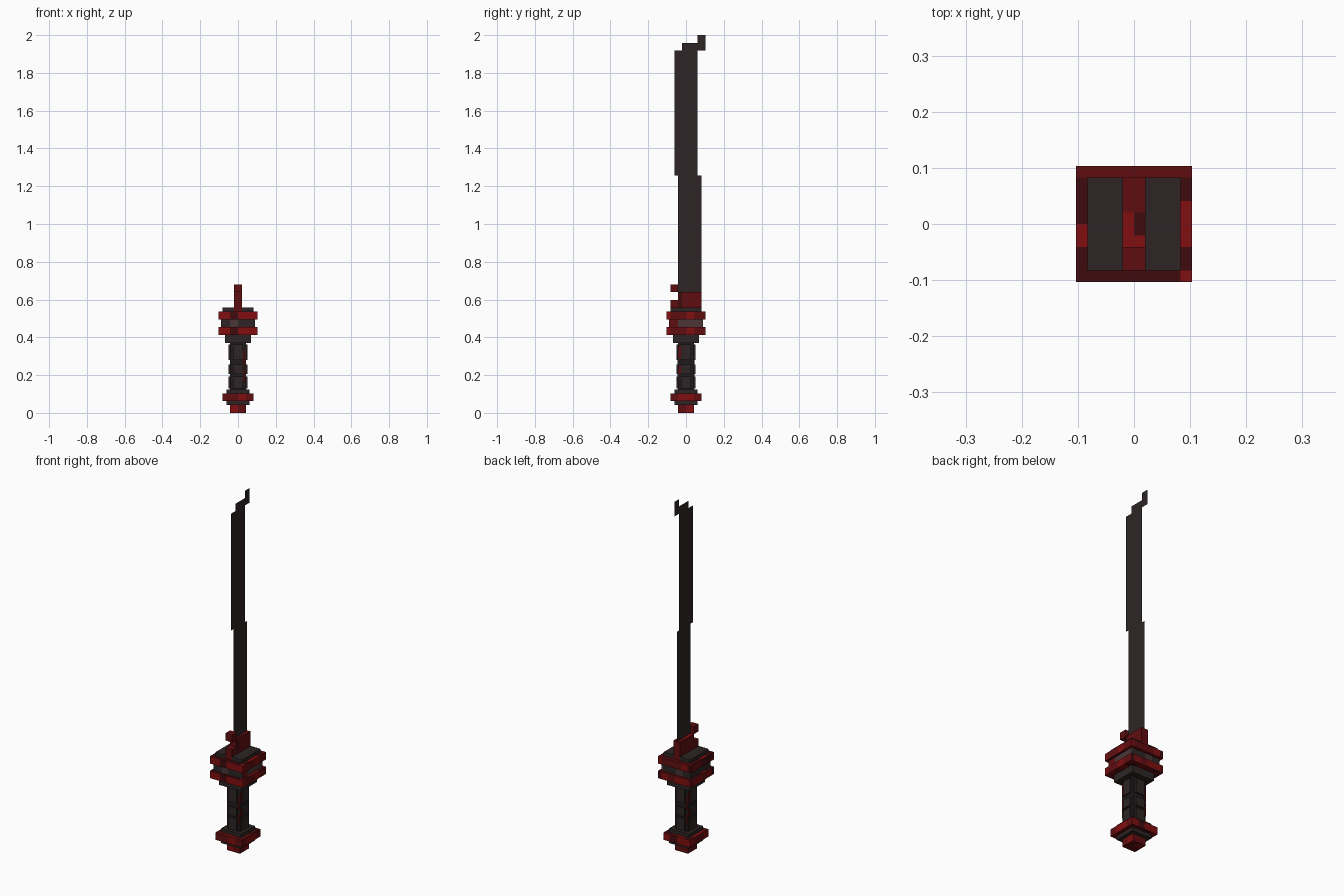
import bpy, bmesh, random
from mathutils import Vector

cube = bpy.data.objects.get("Cube")
if cube:
    bpy.data.objects.remove(cube, do_unlink=True)

random.seed(4)
U = 2 / 97                      # one voxel unit


def srgb(r, g, b):
    f = lambda c: c / 12.92 if c <= 0.04045 else ((c + 0.055) / 1.055) ** 2.4
    return tuple(f(c / 255) for c in (r, g, b)) + (1.0,)


COLOURS = {
    "charcoal": (46, 37, 37),
    "near_black": (32, 27, 28),
    "brown_grey": (76, 54, 54),
    "bright_red": (128, 14, 16),
    "mid_red": (96, 13, 16),
    "dark_red": (64, 11, 14),
}
MATS = []
for mat_name, rgb in COLOURS.items():
    m = bpy.data.materials.new(mat_name)
    m.use_nodes = True
    col = srgb(*rgb)
    m.diffuse_color = col
    bsdf = m.node_tree.nodes["Principled BSDF"]
    bsdf.inputs["Base Color"].default_value = col
    bsdf.inputs["Roughness"].default_value = 0.9
    MATS.append(m)
CHAR, BLACK, BROWN, BRIGHT, MID, DARK = range(6)


def finish(name, bm):
    me = bpy.data.meshes.new(name)
    bm.to_mesh(me)
    bm.free()
    for m in MATS:
        me.materials.append(m)
    ob = bpy.data.objects.new(name, me)
    bpy.context.collection.objects.link(ob)
    return ob


def box(name, lo, hi, rule=CHAR, step=2):
    """Box in voxel units; rule is a colour index or a function of (centre, normal)."""
    bm = bmesh.new()
    bmesh.ops.create_cube(bm, size=1)
    lo, hi = Vector(lo), Vector(hi)
    for v in bm.verts:
        v.co = Vector((lo[i] + (v.co[i] + 0.5) * (hi[i] - lo[i]) for i in range(3)))
    if callable(rule):
        # cut into cells so that each can take its own colour
        for axis in (0, 1):
            n = Vector((axis == 0, axis == 1, 0))
            for k in range(-6, 7, step):
                if lo[axis] < k < hi[axis]:
                    geom = bm.verts[:] + bm.edges[:] + bm.faces[:]
                    bmesh.ops.bisect_plane(bm, geom=geom, plane_co=n * k, plane_no=n)
    bm.normal_update()
    for f in bm.faces:
        f.material_index = rule(f.calc_center_median(), f.normal) if callable(rule) else rule
    bmesh.ops.scale(bm, vec=(U, U, U), verts=bm.verts)
    return finish(name, bm)


def block(name, half, z0, z1, rule=CHAR):
    return box(name, (-half, -half, z0), (half, half, z1), rule)


# Colour rules
def mottled(*choices):
    return lambda c, n: random.choice(choices)


red_mix = mottled(MID, MID, BRIGHT, DARK)


def plate_rule(c, n):
    if n.z > 0.5:                                   # rim seen from above
        if c.y > 4:
            return MID
        if c.y < -4:
            return BRIGHT if c.x > 4 else DARK
        if c.x < 0:
            return BRIGHT if -2 < c.y < 0 else DARK
        return BRIGHT if -2 < c.y < 2 else DARK
    if n.y < -0.5:
        return DARK if -2 < c.x < 0 else BRIGHT
    if n.x > 0.5:
        return BRIGHT if 0 < c.y < 2 or c.y < -4 else MID
    return red_mix(c, n)


def middle_rule(c, n):
    if n.x > 0.5:
        return BROWN if c.y > -2 else MID
    if n.y < -0.5:
        return BROWN if -2 < c.x < 0 else CHAR
    return random.choice((CHAR, CHAR, BROWN))


# Pommel
block("pommel_tip", 2, 0, 2, mottled(MID, MID, BRIGHT))
block("pommel_body", 3, 2, 6)
block("pommel_ring", 4, 3, 5, red_mix)

# Grip core with raised panels on its four sides
block("grip_core", 2, 6, 18, BLACK)
for i, (z0, z1) in enumerate(((6.2, 9.4), (10, 12.4), (13.6, 17.6)), 1):
    for side, s in (("left", 1), ("right", -1)):
        a, b = sorted((2 * s, 2.4 * s))
        box(f"grip_panel_{side}_{i}", (a, -1.3, z0), (b, 1.3, z1))
    for side, s in (("front", -1), ("back", 1)):
        a, b = sorted((2 * s, 2.4 * s))
        box(f"grip_panel_{side}_{i}", (-1.3, a, z0), (1.3, b, z1))

# Thin red inlays beside and between the panels
for i, (z0, z1) in enumerate(((10, 12), (14, 17)), 1):
    box(f"grip_inlay_left_{i}", (2, -1.9, z0), (2.15, -1.3, z1), MID)
    box(f"grip_inlay_right_{i}", (-2.15, 1.3, z0), (-2, 1.9, z1), MID)
    box(f"grip_inlay_front_{i}", (1.3, -2.15, z0 - 2), (1.9, -2, z1 - 1), DARK)
    box(f"grip_inlay_back_{i}", (-1.9, 2, z0 - 2), (-1.3, 2.15, z1 - 1), DARK)

# Guard
block("guard_collar", 3.4, 18, 20)
block("guard_lower_plate", 5, 20, 22, plate_rule)
block("guard_middle", 4.35, 22, 24, middle_rule)
block("guard_upper_plate", 5, 24, 26, plate_rule)
box("guard_cap_left", (1, -4, 26), (4, 4, 27))
box("guard_cap_right", (-4, -4, 26), (-1, 4, 27))


# Red blade socket with its step and hook
def socket_rule(c, n):
    if n.z > 0.5:
        return DARK if c.x > 0 and -1 < c.y < 1 else BRIGHT if c.y < 1 else MID
    return random.choice((MID, MID, DARK)) if abs(n.x) > 0.5 else MID


box("blade_socket", (-1, -2, 26), (1, 4, 31), socket_rule, 1)
box("socket_step", (-1, -4, 26), (1, -2, 29), MID)
box("socket_hook", (-1, -4, 31), (1, -2, 33), MID)

# Flat blade sheet, as (y0, y1, z0, z1) strips
bm = bmesh.new()
for y0, y1, z0, z1 in ((-2, 4, 31, 61), (-3, 3, 61, 93), (-1, 5, 93, 95), (3, 5, 95, 97)):
    bm.faces.new([bm.verts.new((0, y * U, z * U))
                  for y, z in ((y0, z0), (y1, z0), (y1, z1), (y0, z1))])
finish("blade", bm)
